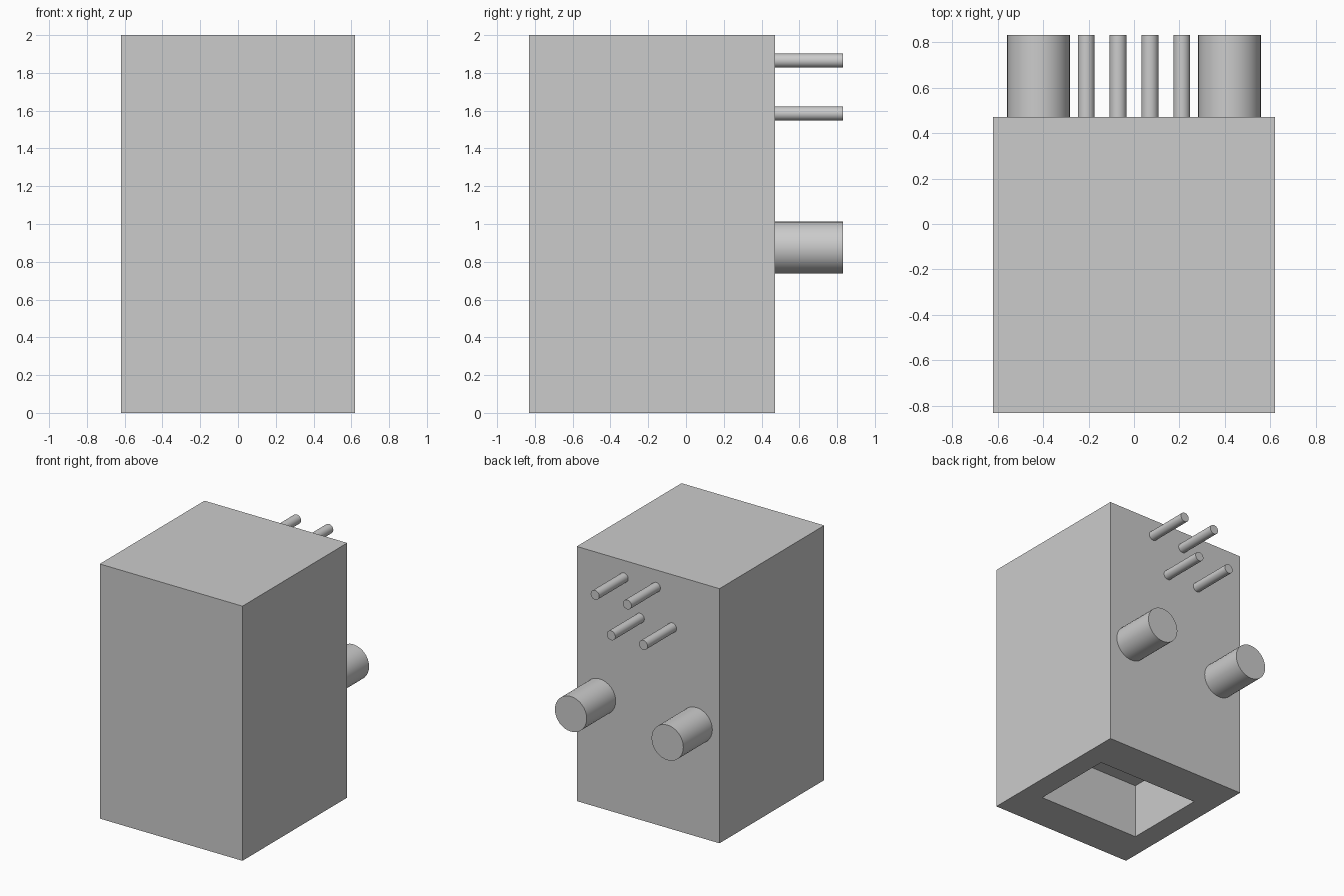
import bpy
import bmesh
from math import radians
from mathutils import Matrix, Vector

cube = bpy.data.objects.get("Cube")
if cube:
    bpy.data.objects.remove(cube, do_unlink=True)

# One plain grey for every part
grey = bpy.data.materials.new("plain grey")
grey.use_nodes = True
colour = (0.6, 0.6, 0.6, 1)
grey.diffuse_color = colour
grey.node_tree.nodes["Principled BSDF"].inputs["Base Color"].default_value = colour

BACK, TIP = 0.47, 0.83
WIDTH, DEPTH, HEIGHT = 1.24, 1.30, 2.0
MID_Y = BACK - DEPTH / 2


def add_object(name, bm):
    mesh = bpy.data.meshes.new(name)
    bm.to_mesh(mesh)
    bm.free()
    mesh.materials.append(grey)
    obj = bpy.data.objects.new(name, mesh)
    bpy.context.collection.objects.link(obj)
    return obj


def add_peg(name, x, z, radius):
    """Round peg standing out of the back face."""
    bm = bmesh.new()
    length = TIP - BACK
    place = Matrix.Translation((x, BACK + length / 2, z)) @ Matrix.Rotation(radians(90), 4, "X")
    bmesh.ops.create_cone(bm, cap_ends=True, segments=32, radius1=radius,
                          radius2=radius, depth=length, matrix=place)
    obj = add_object(name, bm)
    bpy.ops.object.select_all(action="DESELECT")
    obj.select_set(True)
    bpy.context.view_layer.objects.active = obj
    bpy.ops.object.shade_smooth_by_angle(angle=radians(40))


# Box body with a rectangular pocket sunk into its underside
bm = bmesh.new()
size = Matrix.Diagonal((WIDTH, DEPTH, HEIGHT, 1))
bmesh.ops.create_cube(bm, size=1, matrix=Matrix.Translation((0, MID_Y, HEIGHT / 2)) @ size)
bm.normal_update()
bottom = min(bm.faces, key=lambda f: f.calc_center_median().z)
bmesh.ops.inset_individual(bm, faces=[bottom], thickness=0.2)
for v in bottom.verts:
    v.co.x = 0.445 if v.co.x > 0 else -0.445
    v.co.y = MID_Y + (0.335 if v.co.y > MID_Y else -0.335)
pocket = bmesh.ops.extrude_discrete_faces(bm, faces=[bottom])["faces"][0]
bmesh.ops.translate(bm, verts=pocket.verts, vec=Vector((0, 0, 0.43)))
bmesh.ops.recalc_face_normals(bm, faces=bm.faces)
add_object("body", bm)

# Mirrored large pegs, and two staggered rows of thin pins
for side, sign in (("left", 1), ("right", -1)):
    add_peg(f"large_peg_{side}", sign * 0.42, 0.875, 0.138)
    add_peg(f"upper_pin_{side}", 0.07 + sign * 0.14, 1.865, 0.037)
    add_peg(f"lower_pin_{side}", -0.07 + sign * 0.14, 1.585, 0.037)
